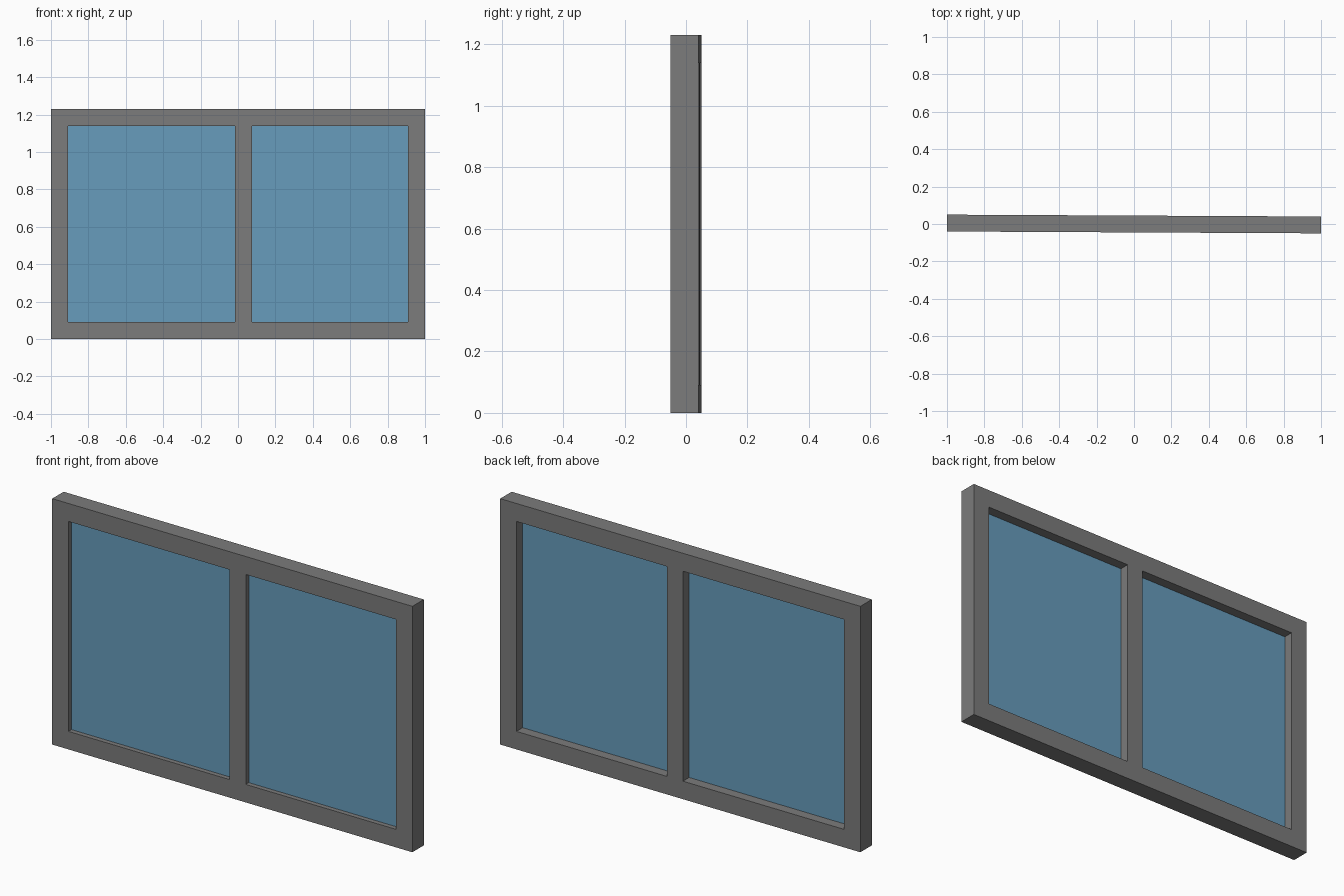
import bpy, bmesh, math

if "Cube" in bpy.data.objects:
    bpy.data.objects.remove(bpy.data.objects["Cube"])

TILT = -0.005            # whole window is turned very slightly about z
DEPTH = 0.09
XS = [-1.0, -0.91, -0.015, 0.075, 0.91, 1.0]
ZS = [0.0, 0.09, 1.14, 1.23]


def material(name, rgb):
    m = bpy.data.materials.new(name)
    m.diffuse_color = (*rgb, 1.0)
    m.use_nodes = True
    m.node_tree.nodes["Principled BSDF"].inputs["Base Color"].default_value = m.diffuse_color
    return m


def extruded_grid(name, cells, y0, y1, mat):
    """Fill the chosen grid cells at y0 and extrude them back to y1."""
    bm = bmesh.new()
    verts = {}

    def v(i, k):
        if (i, k) not in verts:
            verts[i, k] = bm.verts.new((XS[i], y0, ZS[k]))
        return verts[i, k]

    front = [bm.faces.new((v(i, k), v(i + 1, k), v(i + 1, k + 1), v(i, k + 1)))
             for i, k in cells]
    res = bmesh.ops.extrude_face_region(bm, geom=front, use_keep_orig=True)
    moved = [e for e in res["geom"] if isinstance(e, bmesh.types.BMVert)]
    bmesh.ops.translate(bm, verts=moved, vec=(0, y1 - y0, 0))
    bmesh.ops.recalc_face_normals(bm, faces=bm.faces)
    me = bpy.data.meshes.new(name)
    bm.to_mesh(me)
    bm.free()
    me.materials.append(mat)
    ob = bpy.data.objects.new(name, me)
    bpy.context.collection.objects.link(ob)
    ob.rotation_euler.z = TILT
    return ob


grey = material("frame grey", (0.2, 0.2, 0.2))
blue = material("glass blue", (0.135, 0.33, 0.5))

openings = [(1, 1), (3, 1)]
solid = [(i, k) for i in range(5) for k in range(3) if (i, k) not in openings]

# Frame with off-centre mullion
extruded_grid("window_frame", solid, -DEPTH / 2, DEPTH / 2, grey)

# Two glass panes set nearer the front
for side, cell in zip(("left", "right"), openings):
    extruded_grid(side + "_glass_pane", [cell], -0.021, -0.004, blue)
